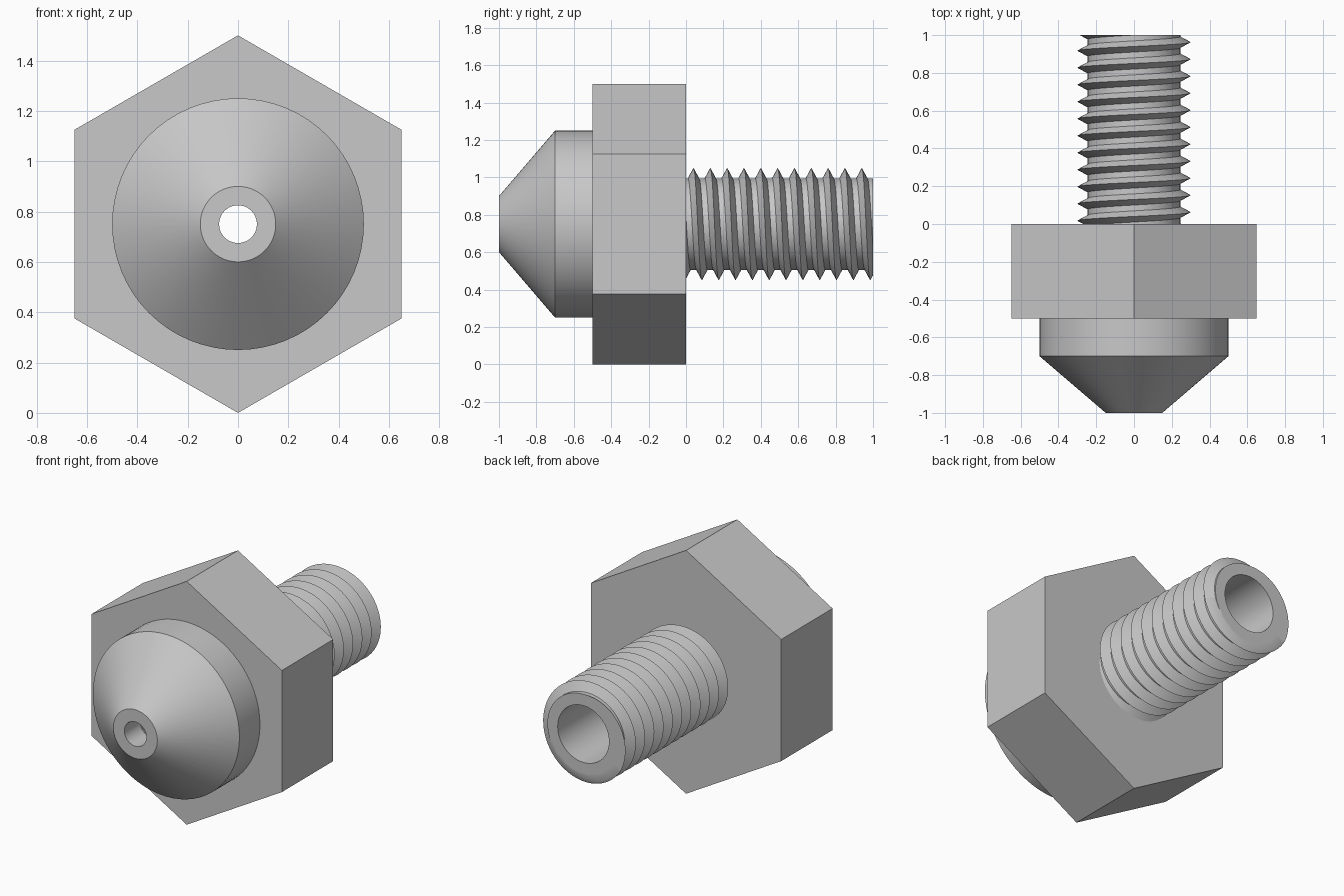
import bpy, bmesh
from math import sin, cos, tau, radians
from mathutils import Vector

if "Cube" in bpy.data.objects:
    bpy.data.objects.remove(bpy.data.objects["Cube"], do_unlink=True)

AXIS_Z = 0.75       # height of the horizontal axis
BORE = 0.175
ROOT, CREST, PITCH = 0.245, 0.30, 0.09
SEGMENTS = 64

metal = bpy.data.materials.new("plain grey metal")
metal.use_nodes = True
grey = (0.58, 0.58, 0.58, 1)
metal.diffuse_color = grey
metal.node_tree.nodes["Principled BSDF"].inputs["Base Color"].default_value = grey


def polar(radius, y, angle):
    """Point around the y axis, angle measured from straight up."""
    return Vector((radius * sin(angle), y, AXIS_Z + radius * cos(angle)))


def finish(name, bm):
    bmesh.ops.recalc_face_normals(bm, faces=bm.faces[:])
    mesh = bpy.data.meshes.new(name)
    bm.to_mesh(mesh)
    bm.free()
    mesh.materials.append(metal)
    obj = bpy.data.objects.new(name, mesh)
    bpy.context.collection.objects.link(obj)
    bpy.ops.object.select_all(action="DESELECT")
    obj.select_set(True)
    bpy.context.view_layer.objects.active = obj
    bpy.ops.object.shade_smooth_by_angle(angle=radians(30))
    return obj


def skin(bm, rings, closed):
    """Join successive closed sections with quads."""
    for i in range(len(rings) if closed else len(rings) - 1):
        a, b = rings[i], rings[(i + 1) % len(rings)]
        for j in range(len(a)):
            k = (j + 1) % len(a)
            bm.faces.new((a[j], a[k], b[k], b[j]))


def lathe(name, profile, sides):
    """Turn a closed (radius, y) profile about the axis."""
    bm = bmesh.new()
    rings = [[bm.verts.new(polar(r, y, tau * i / sides)) for r, y in profile]
             for i in range(sides)]
    skin(bm, rings, True)
    return finish(name, bm)


# Conical tip with a narrow outlet widening into the bore
lathe("nozzle_tip", [(0.075, -1), (0.15, -1), (0.5, -0.7), (0.5, -0.4),
                     (BORE, -0.4), (BORE, -0.7), (0.075, -0.85)], SEGMENTS)

# Hexagonal collar, its inner edge buried in the shank
lathe("hex_collar", [(0.24, -0.5), (0.75, -0.5), (0.75, 0), (0.24, 0)], 6)

# Hollow shank
lathe("shank", [(ROOT, -0.4), (ROOT, 1), (BORE, 1), (BORE, -0.4)], SEGMENTS)

# Right-handed helical ridge, trimmed flush with the shank end
bm = bmesh.new()
section = [(0.235, -0.035), (CREST, 0), (0.235, 0.035)]
rings = []
for step in range(-2 * SEGMENTS, 12 * SEGMENTS + 1):
    turn = step / SEGMENTS
    rings.append([bm.verts.new(polar(r, 0.04 + PITCH * turn + dy, tau * turn))
                  for r, dy in section])
skin(bm, rings, False)
bm.faces.new(rings[0])
cut = bmesh.ops.bisect_plane(bm, geom=bm.verts[:] + bm.edges[:] + bm.faces[:],
                             plane_co=(0, 1, 0), plane_no=(0, 1, 0),
                             clear_outer=True)
rim = [e for e in cut["geom_cut"] if isinstance(e, bmesh.types.BMEdge)]
bmesh.ops.triangle_fill(bm, edges=rim, use_beauty=True, normal=(0, 1, 0))
finish("screw_thread", bm)
